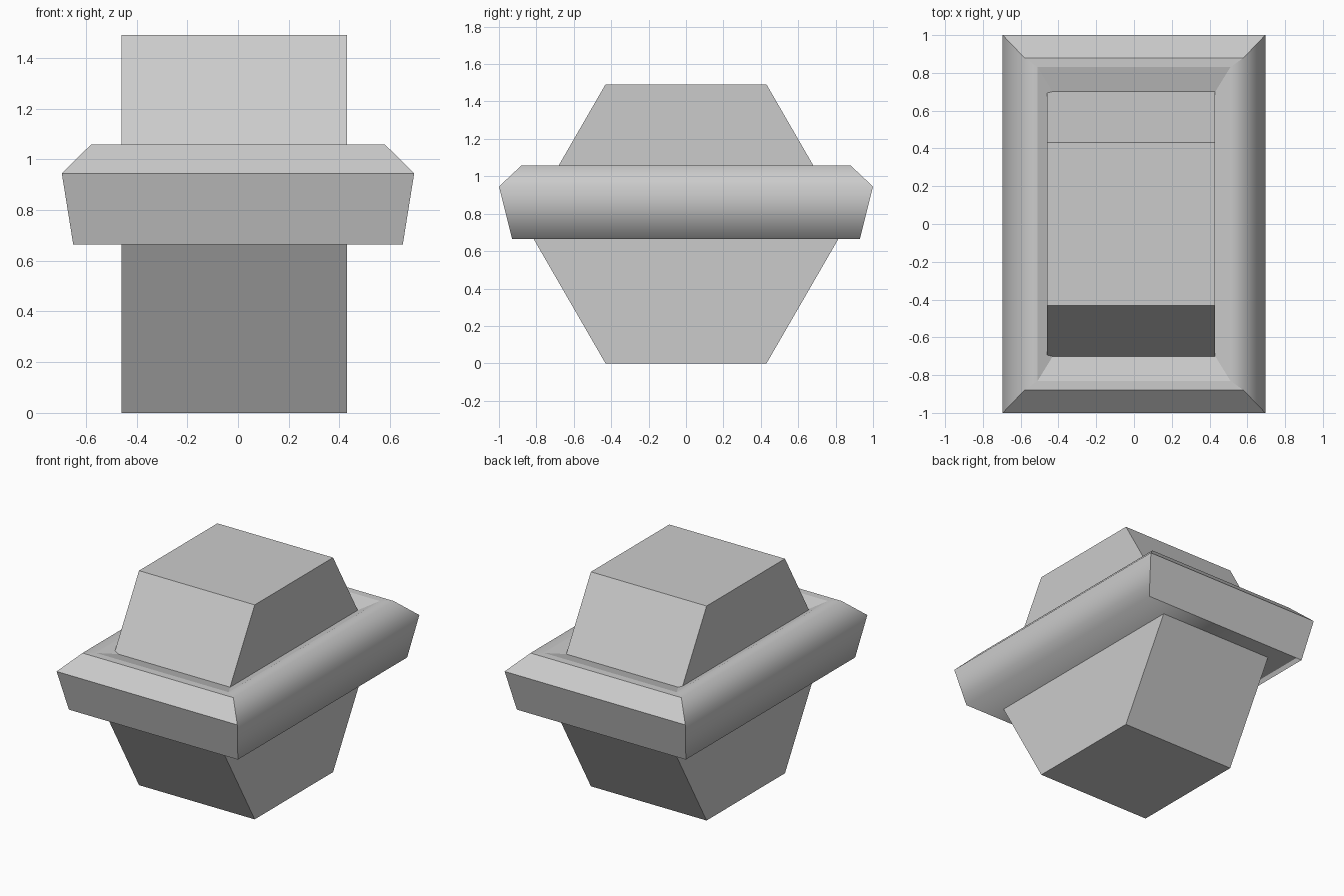
import bpy, bmesh, math

if "Cube" in bpy.data.objects:
    bpy.data.objects.remove(bpy.data.objects["Cube"])


def finish(name, bm):
    bmesh.ops.recalc_face_normals(bm, faces=bm.faces)
    mesh = bpy.data.meshes.new(name)
    bm.to_mesh(mesh)
    bm.free()
    obj = bpy.data.objects.new(name, mesh)
    bpy.context.collection.objects.link(obj)
    return obj


def loft(rings):
    """Closed solid through loops of points."""
    bm = bmesh.new()
    loops = [[bm.verts.new(p) for p in ring] for ring in rings]
    for a, b in zip(loops, loops[1:]):
        n = len(a)
        for i in range(n):
            j = (i + 1) % n
            bm.faces.new((a[i], a[j], b[j], b[i]))
    bm.faces.new(loops[0])
    bm.faces.new(loops[-1])
    return bm


# Hexagonal nut body lying along x, slightly off centre
R, MID = 0.861, 0.7455
hexagon = [(R * math.cos(math.radians(60 * i)),
            MID + R * math.sin(math.radians(60 * i))) for i in range(6)]
finish("hex_body", loft([[(x, y, z) for y, z in hexagon] for x in (-0.46, 0.43)]))

# Rectangular collar: flared side, chamfer, flat rim, shallow dished recess
levels = [(0.65, 0.93, 0.665), (0.695, 1.0, 0.945), (0.58, 0.88, 1.058),
          (0.51, 0.83, 1.058), (0.43, 0.70, 1.022)]
bm = loft([[(-x, -y, z), (x, -y, z), (x, y, z), (-x, y, z)]
           for x, y, z in levels])

# Long sides roll smoothly; ends, corners and recess stay crisp
for f in bm.faces:
    f.smooth = True
for e in bm.edges:
    a, b = (v.co for v in e.verts)
    long_side = abs(a.x - b.x) < 1e-4 and abs(a.x) > 0.55
    e.smooth = long_side
finish("collar", bm)
